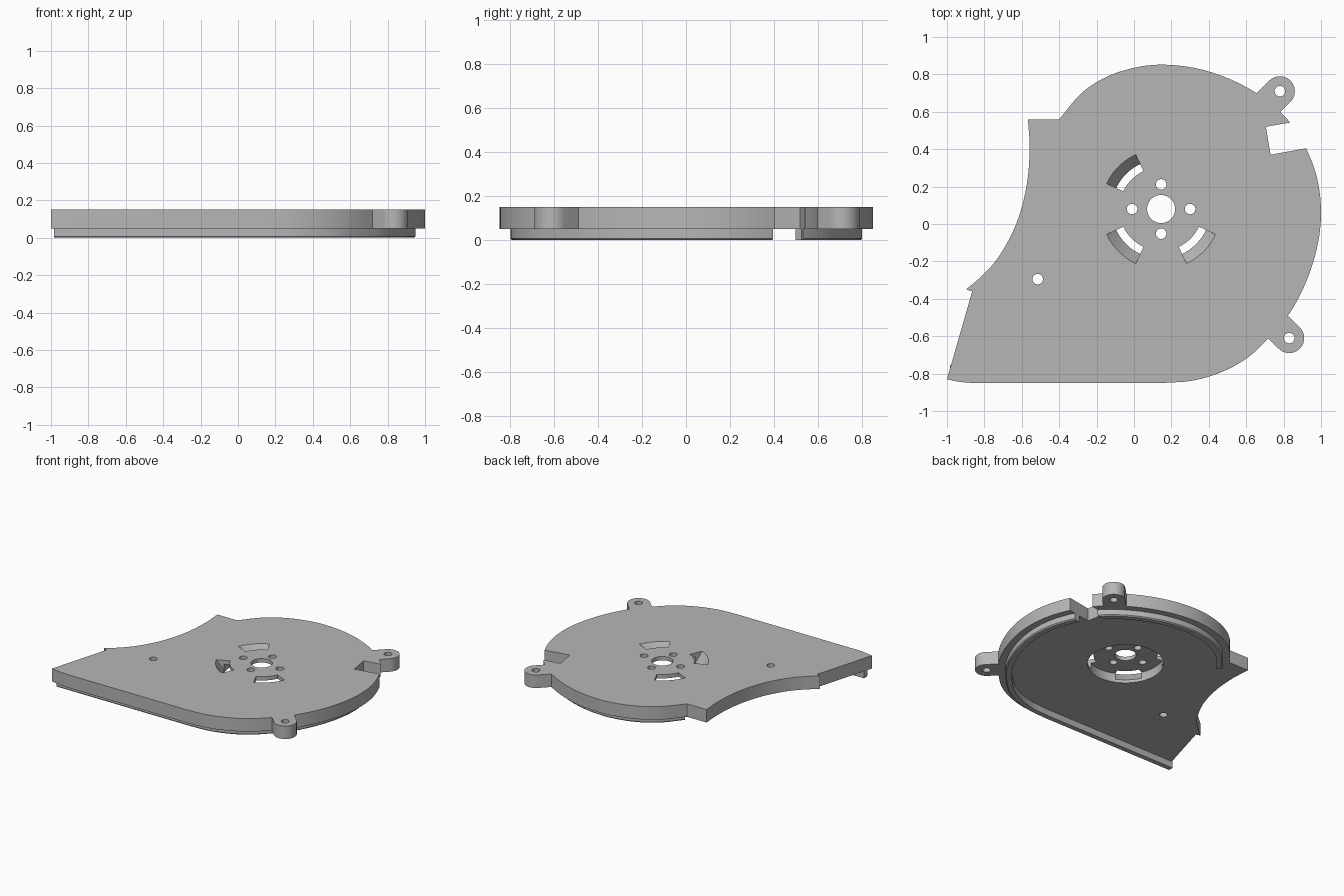
import bpy
from math import cos, sin, pi, radians
from mathutils import Vector
from mathutils.geometry import interpolate_bezier

if "Cube" in bpy.data.objects:
    bpy.data.objects.remove(bpy.data.objects["Cube"])

grey = bpy.data.materials.new("plain grey")
grey.use_nodes = True
grey.diffuse_color = (0.47, 0.47, 0.47, 1)
grey.node_tree.nodes["Principled BSDF"].inputs["Base Color"].default_value = grey.diffuse_color

BOTTOM, TOP = 0.05, 0.15
HUB = Vector((0.145, 0.08))


def smooth(points, steps=6):
    """Smooth curve through a short list of key points."""
    p = [Vector(q) for q in points]
    p = [2 * p[0] - p[1]] + p + [2 * p[-1] - p[-2]]
    out = []
    for a, b, c, d in zip(p, p[1:], p[2:], p[3:]):
        h1 = (c - a).normalized() * (c - b).length / 3
        h2 = (d - b).normalized() * (c - b).length / 3
        out += interpolate_bezier(b, b + h1, c - h2, c, steps + 1)[:-1]
    return [Vector(q[:2]) for q in out + [p[-2]]]


def loft(name, low, high, z0, z1):
    """Solid between two matching outlines."""
    n = len(low)
    verts = [(p[0], p[1], z0) for p in low] + [(p[0], p[1], z1) for p in high]
    faces = [list(range(n))[::-1], list(range(n, 2 * n))]
    faces += [(i, (i + 1) % n, n + (i + 1) % n, n + i) for i in range(n)]
    mesh = bpy.data.meshes.new(name)
    mesh.from_pydata(verts, [], faces)
    mesh.materials.append(grey)
    ob = bpy.data.objects.new(name, mesh)
    bpy.context.collection.objects.link(ob)
    return ob


def prism(name, outline, z0, z1):
    return loft(name, outline, outline, z0, z1)


def arc(centre, r, a0, a1, n):
    return [(centre[0] + r * cos(a0 + (a1 - a0) * i / n),
             centre[1] + r * sin(a0 + (a1 - a0) * i / n)) for i in range(n + 1)]


def disc(name, centre, r, z0=-0.1, z1=0.3, n=40):
    return prism(name, arc(centre, r, 0, 2 * pi, n)[:-1], z0, z1)


def combine(ob, other, operation="DIFFERENCE"):
    mod = ob.modifiers.new("combine", "BOOLEAN")
    mod.operation, mod.object, mod.solver = operation, other, "EXACT"
    bpy.context.view_layer.objects.active = ob
    bpy.ops.object.modifier_apply(modifier=mod.name)
    bpy.data.objects.remove(other)


# Outline: straight outlet floor, scroll round the fan, concave outlet side
floor_edge = smooth([(-1, -.83), (-.94, -.843), (-.86, -.85)], 3)
scroll = smooth([(.15, -.85), (.31, -.838), (.46, -.795), (.6, -.72), (.72, -.61),
                 (.83, -.48), (.92, -.31), (.98, -.12), (1, .06), (.98, .24),
                 (.92, .405), (.84, .535), (.76, .62), (.655, .7), (.5, .78),
                 (.33, .833), (.15, .852), (0, .835), (-.15, .785), (-.28, .7), (-.4, .56)])
concave = smooth([(-.567, .56), (-.558, .4), (-.575, .2), (-.63, 0),
                  (-.72, -.17), (-.8, -.265), (-.897, -.35)])
plate = prism("housing_plate", floor_edge + scroll + concave + [Vector((-.865, -.36))], BOTTOM, TOP)

# Screw lugs
lugs = [((.78, .71), radians(45)), ((.83, -.61), radians(-45))]
for centre, angle in lugs:
    c = Vector(centre)
    inward = -Vector((cos(angle), sin(angle))) * .2
    tab = arc(c, .08, angle - pi / 2, angle + pi / 2, 20)
    tab += [Vector(tab[-1]) + inward, Vector(tab[0]) + inward]
    combine(plate, prism("lug", tab, BOTTOM, TOP), "UNION")

# Cable notch through the rim
notch = [(.705, .52), (.73, .37), (1.1, .438), (1.1, .587)]
combine(plate, prism("notch", notch, -.1, .3))

# Motor recess and cable channel on the underside
combine(plate, disc("recess", HUB, .265, -.1, .12, 64))
channel = [(.8, .383), (.515, .335), (.36, .18), (.24, .27), (.445, .475), (.8, .537)]
combine(plate, prism("channel", channel, -.1, .13))

# Round holes: shaft, motor screws, lugs and outlet
holes = [(HUB, .075), ((-.515, -.295), .028)]
holes += [(HUB + Vector(d), .028) for d in ((.155, 0), (-.155, 0), (0, .132), (0, -.132))]
holes += [(centre, .028) for centre, _ in lugs]
for centre, r in holes:
    combine(plate, disc("hole", centre, r))

# Vent slots with sloped outer walls
for middle in (135, 225, 315):
    a0, a1 = radians(middle - 20), radians(middle + 20)
    inner = arc(HUB, .223, a1, a0, 10)
    low = arc(HUB, .262, a0, a1, 10) + inner
    high = arc(HUB, .322, a0, a1, 10) + inner
    combine(plate, loft("slot", low, high, .07, TOP + .001))

# Locating lip below the plate, set in from the rim
path = [Vector((-.985, -.85))] + scroll


def inset(distance):
    out = []
    for i, p in enumerate(path):
        t = (path[min(i + 1, len(path) - 1)] - path[max(i - 1, 0)]).normalized()
        if i == 0:
            t = Vector((1, 0))
        out.append(p + Vector((-t.y, t.x)) * distance)
    return out


inner = inset(.095)[::-1]
lip = prism("locating_lip", inset(.05) + inner, .008, BOTTOM + .004)
combine(lip, loft("lip_foot", inset(.058) + inner, inset(.05) + inner, 0, .008), "UNION")
combine(lip, prism("notch", notch, -.1, .3))

for ob in (plate, lip):
    bpy.ops.object.select_all(action="DESELECT")
    ob.select_set(True)
    bpy.context.view_layer.objects.active = ob
    bpy.ops.object.shade_smooth_by_angle(angle=radians(25))
